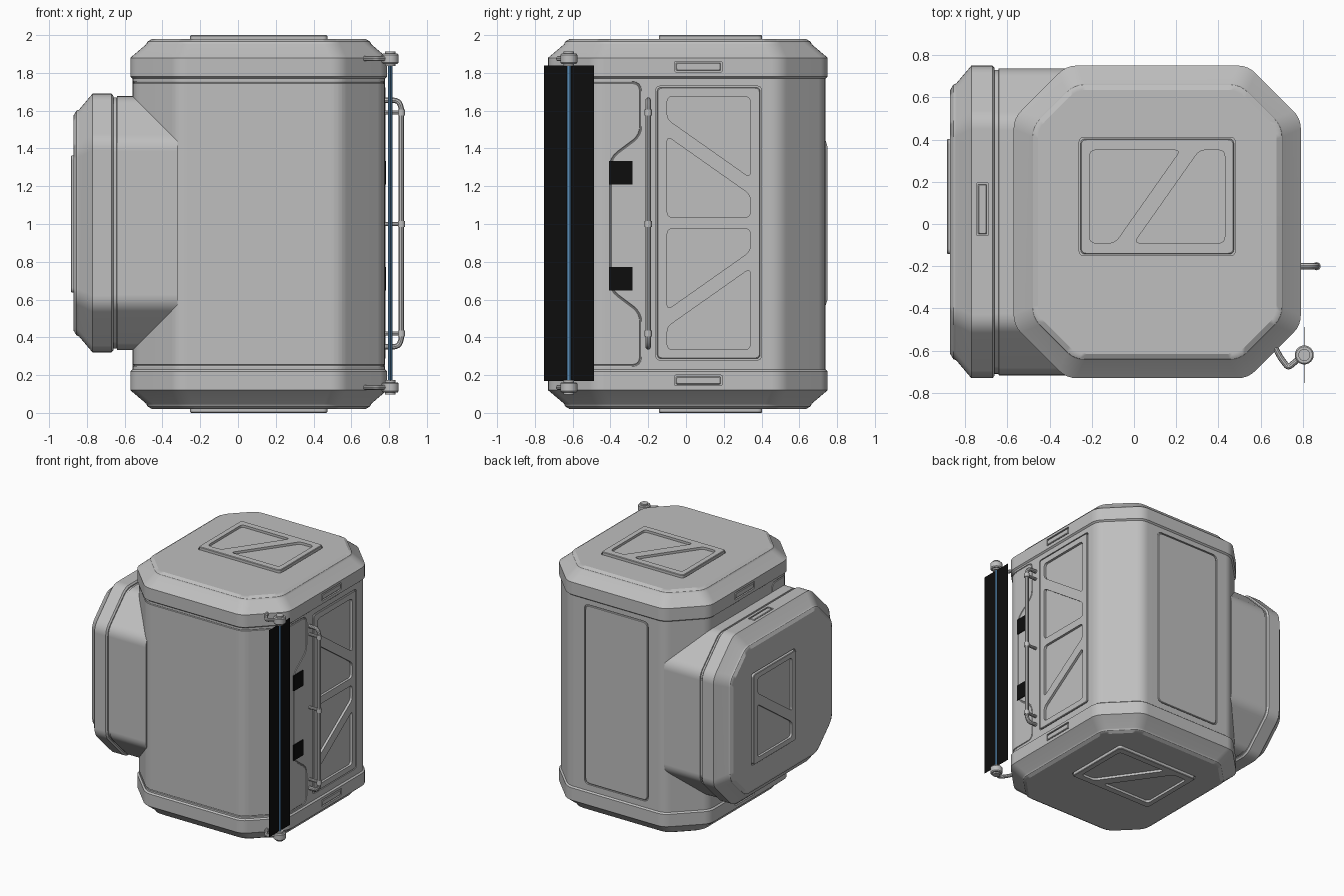
import bpy, bmesh, math
from mathutils import Vector, Matrix

if "Cube" in bpy.data.objects:
    bpy.data.objects.remove(bpy.data.objects["Cube"])

X, Y, Z = Vector((1, 0, 0)), Vector((0, 1, 0)), Vector((0, 0, 1))


def material(name, rgb):
    m = bpy.data.materials.new(name)
    m.use_nodes = True
    col = (*rgb, 1)
    m.diffuse_color = col
    m.node_tree.nodes["Principled BSDF"].inputs["Base Color"].default_value = col
    return m


GREY = material("hull grey", (0.52, 0.52, 0.52))
BLACK = material("black", (0.004, 0.004, 0.004))
BLUE = material("light blue", (0.16, 0.42, 0.75))


def frame(origin, u, v):
    """Local axes u, v on a surface, with w pointing out of it."""
    m = Matrix((u, v, u.cross(v))).transposed().to_4x4()
    m.translation = Vector(origin)
    return m


def rounded(pts, r, n=4, cyclic=True):
    """Replace the corners of a 2D or 3D path with short curves."""
    pts = [Vector(p) for p in pts]
    out = []
    for i, p in enumerate(pts):
        if not cyclic and i in (0, len(pts) - 1):
            out.append(p)
            continue
        a, b = pts[i - 1] - p, pts[(i + 1) % len(pts)] - p
        a = p + a.normalized() * min(r, a.length * 0.45)
        b = p + b.normalized() * min(r, b.length * 0.45)
        for k in range(n + 1):
            t = k / n
            out.append(a * (1 - t) ** 2 + p * 2 * t * (1 - t) + b * t * t)
    return out


def octagon(hu, hv, inset):
    u, v, c = hu - inset, hv - inset, 0.25 - 0.586 * inset
    return rounded([(u, c - v), (u, v - c), (u - c, v), (c - u, v),
                    (-u, v - c), (-u, c - v), (c - u, -v), (u - c, -v)], 0.05)


def rect(w, h, r):
    return rounded([(-w / 2, -h / 2), (w / 2, -h / 2), (w / 2, h / 2), (-w / 2, h / 2)], r)


def circle(r, n=24):
    return [Vector((r * math.cos(math.tau * i / n), r * math.sin(math.tau * i / n))) for i in range(n)]


def link(name, mesh, mat):
    ob = bpy.data.objects.new(name, mesh)
    bpy.context.collection.objects.link(ob)
    mesh.materials.clear()
    mesh.materials.append(mat)
    return ob


def loft(name, F, sections, mat=GREY):
    """Skin a stack of (outline, height) sections placed in frame F."""
    bm = bmesh.new()
    rings = [[bm.verts.new(F @ Vector((p[0], p[1], w))) for p in pts] for pts, w in sections]
    n = len(rings[0])
    for a, b in zip(rings, rings[1:]):
        for i in range(n):
            j = (i + 1) % n
            bm.faces.new((a[i], a[j], b[j], b[i]))
    bm.faces.new(rings[0][::-1])
    bm.faces.new(rings[-1])
    bmesh.ops.recalc_face_normals(bm, faces=bm.faces)
    me = bpy.data.meshes.new(name)
    bm.to_mesh(me)
    bm.free()
    return link(name, me, mat)


def evaluated(ob):
    bpy.context.view_layer.update()
    dg = bpy.context.evaluated_depsgraph_get()
    return bpy.data.meshes.new_from_object(ob.evaluated_get(dg))


def tube(name, pts, r, mat=GREY, cyclic=False):
    cu = bpy.data.curves.new(name, "CURVE")
    cu.dimensions = "3D"
    cu.bevel_depth, cu.bevel_resolution, cu.use_fill_caps = r, 3, True
    sp = cu.splines.new("POLY")
    sp.points.add(len(pts) - 1)
    for q, p in zip(sp.points, pts):
        q.co = (*p, 1)
    sp.use_cyclic_u = cyclic
    tmp = bpy.data.objects.new(name + " path", cu)
    bpy.context.collection.objects.link(tmp)
    me = evaluated(tmp)
    bpy.data.objects.remove(tmp)
    bm = bmesh.new()
    bm.from_mesh(me)
    bmesh.ops.remove_doubles(bm, verts=bm.verts, dist=1e-5)
    bmesh.ops.recalc_face_normals(bm, faces=bm.faces)
    bm.to_mesh(me)
    bm.free()
    return link(name, me, mat)


def cut(target, cutter):
    mod = target.modifiers.new("cut", "BOOLEAN")
    mod.operation, mod.solver, mod.object = "DIFFERENCE", "EXACT", cutter
    me = evaluated(target)
    target.modifiers.clear()
    target.data = me
    bpy.data.objects.remove(cutter)


def panel(name, target, F, w, h, depth, rise, pockets=(), r=0.025, gap=0.014):
    """Plate set in a grooved recess of the target, with optional pockets."""
    cut(target, loft("cutter", F, [(rect(w, h, r), -depth), (rect(w, h, r), 0.01)]))
    inner = rect(w - gap, h - gap, r)
    edge = rect(w - gap - 0.008, h - gap - 0.008, r)
    plate = loft(name, F, [(inner, -depth - 0.002), (inner, rise - 0.004), (edge, rise)])
    for p in pockets:
        shape = rounded(p, 0.03)
        cut(plate, loft("cutter", F, [(shape, rise - 0.019), (shape, rise + 0.01)]))
    return plate


# Main hull and side pod
CX, CY, MID = 0.11, 0.01, 1.005
HULL, POD = (0.68, 0.74), (0.74, 0.685)
CAP = [(0.012, -0.01), (0, 0), (0, 0.10), (0.085, 0.172), (0.09, 0.185), (0.115, 0.20)]

body = loft("hull_body", frame((CX, CY, 0), X, Y),
            [(octagon(*HULL, 0.012), z) for z in (0.2, 1.8)])
neck = loft("pod_neck", frame((-0.32, CY, MID), -Y, Z),
            [(octagon(*POD, i), w) for i, w in ((0.013, 0), (0.013, 0.32), (0.02, 0.322), (0.02, 0.36))])


def cap(name, F, size):
    return loft(name, F, [(octagon(*size, i), w) for i, w in CAP])


top_cap = cap("top_cap", frame((CX, CY, 1.78), X, Y), HULL)
bottom_cap = cap("bottom_cap", frame((CX, CY, 0.22), X, -Y), HULL)
pod_cap = cap("pod_cap", frame((-0.67, CY, MID), -Y, Z), POD)

# Seam of the wrapped front skin
half = [(-0.558, -0.3, 0.25), (-0.558, -0.475, 0.25), (-0.315, -0.718, 0.25), (0.535, -0.718, 0.25),
        (0.778, -0.475, 0.25), (0.778, -0.24, 0.25), (0.778, -0.24, 0.53), (0.778, -0.40, 0.65)]
seam = half + [(x, y, 2 - z) for x, y, z in reversed(half)]
cut(body, tube("cutter", rounded(seam, 0.05), 0.006, cyclic=True))

# Panels with diagonal pockets
P = [Vector(p) for p in ((-0.22, 0.32), (0.22, 0.32), (0.22, -0.11), (-0.22, 0.2))]
pair = [P, [-p for p in P]]
up, down = Vector((0, 0.35)), Vector((0, -0.35))
door = [[p + up for p in q] for q in pair] + [[Vector((-p.x, p.y)) + down for p in q] for q in pair]

panel("side_door", body, frame((0.778, 0.12, MID), Y, Z), 0.56, 1.45, 0.025, 0.004, door)
panel("back_panel", body, frame((0.105, 0.738, MID), -X, Z), 0.57, 1.45, 0.012, 0, r=0.04)
panel("top_panel", top_cap, frame((CX, 0.13, 1.98), Y, -X), 0.56, 0.74, 0.01, 0.02, pair)
panel("bottom_panel", bottom_cap, frame((CX, 0.13, 0.02), Y, X), 0.56, 0.74, 0.01, 0.02, pair)
panel("pod_panel", pod_cap, frame((-0.87, 0.13, 1.0), -Y, Z), 0.56, 0.74, 0.01, 0.015, pair)

# Latches on the cap rims
for tag, target, z in (("top", top_cap, 1.833), ("bottom", bottom_cap, 0.172)):
    for side, x, u in (("left", 0.79, Y), ("right", -0.57, -Y)):
        panel(f"{tag}_{side}_latch", target, frame((x, 0.065, z), u, Z), 0.25, 0.055, 0.012, 0, r=0.006)
for tag, z, u in (("upper", 1.69, X), ("lower", 0.32, -X)):
    panel(f"pod_{tag}_latch", pod_cap, frame((-0.718, 0.07, z), u, Y), 0.055, 0.25, 0.012, 0, r=0.006)

# Grab rail
rail = [(0.77, -0.2, 1.655), (0.865, -0.2, 1.655), (0.865, -0.2, 0.35), (0.77, -0.2, 0.35)]
tube("grab_rail", rounded(rail, 0.06, 6, False), 0.015)
for i, z in enumerate((0.42, 1.0, 1.59)):
    tube(f"rail_standoff_{i}", [(0.77, -0.2, z), (0.865, -0.2, z)], 0.012)
    loft(f"rail_collar_{i}", frame((0.865, -0.2, z), X, Y), [(circle(0.019), -0.016), (circle(0.019), 0.016)])

# Light tube, its holders and the black strip behind it
LX, LY = 0.806, -0.62
tube("light_tube", [(LX, LY, 0.14), (LX, LY, 1.86)], 0.011, BLUE)
loft("black_strip", frame((LX, LY, MID), Y, Z),
     [(rect(0.265, 1.67, 0.001), w) for w in (-0.001, 0.001)], BLACK)
for tag, z in (("top", 1.875), ("bottom", 0.135)):
    F = frame((LX, LY, z), X, Y)
    loft(f"{tag}_light_holder", F, [(circle(r), w) for r, w in (
        (0.028, -0.038), (0.028, -0.027), (0.039, -0.027), (0.045, -0.02),
        (0.045, 0.02), (0.039, 0.027), (0.028, 0.027), (0.028, 0.038))])
    arm = [(0.66, -0.57, z), (0.695, -0.635, z), (0.73, -0.68, z), (0.79, -0.63, z)]
    tube(f"{tag}_light_arm", rounded(arm, 0.015, 4, False), 0.014)

# Black hinge plates
for tag, z in (("upper", 1.272), ("lower", 0.711)):
    loft(f"{tag}_hinge_plate", frame((0.778, -0.345, z), Y, Z),
         [(rect(0.125, 0.125, 0.001), w) for w in (-0.002, 0.006)], BLACK)

# Smooth shading with crisp edges
for ob in bpy.context.collection.objects:
    if ob.type == "MESH":
        ob.data.shade_smooth()
        ob.data.set_sharp_from_angle(angle=math.radians(30))
        ob.modifiers.new("normals", "WEIGHTED_NORMAL").keep_sharp = True
